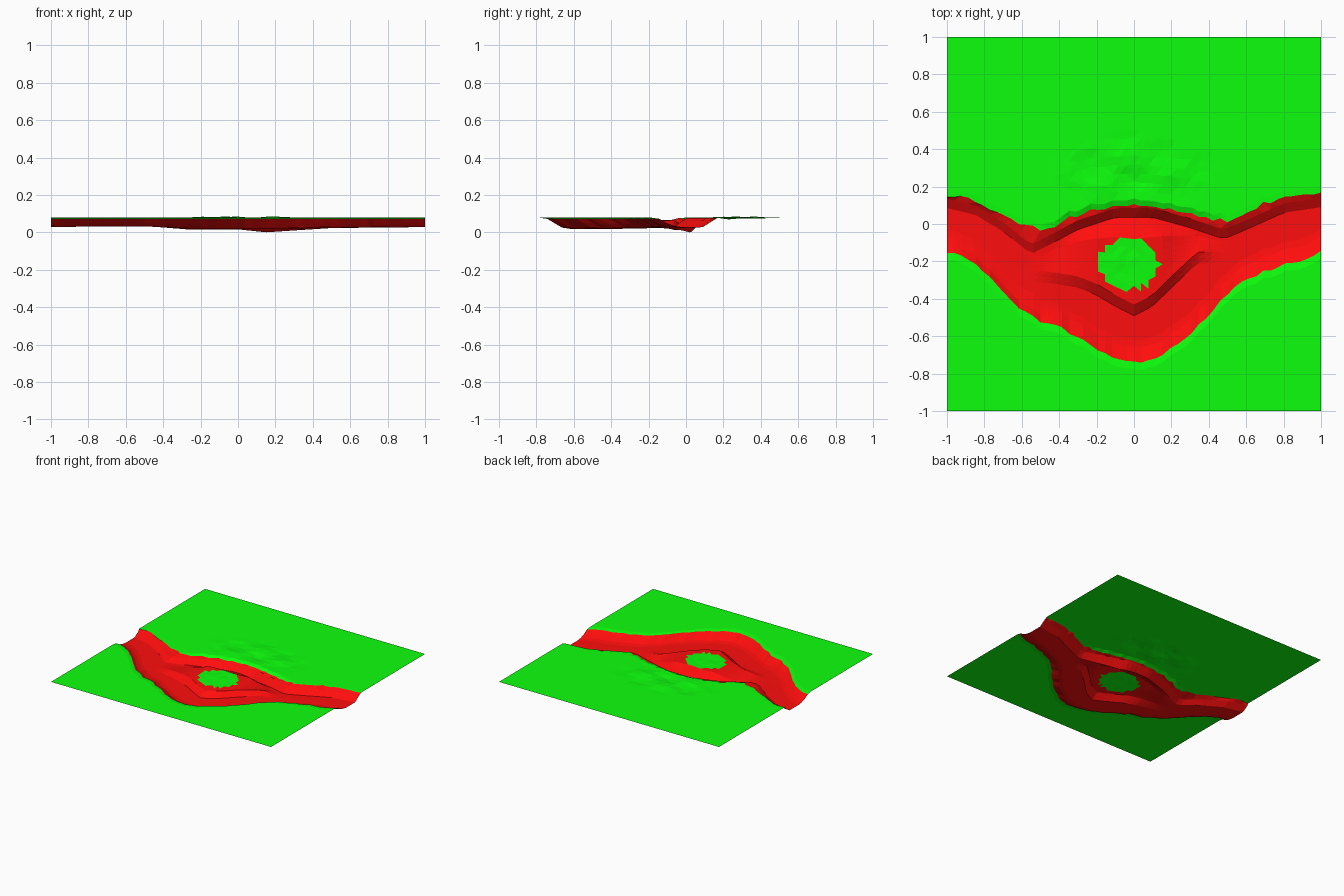
import bpy, bmesh, math, random

if "Cube" in bpy.data.objects:
    bpy.data.objects.remove(bpy.data.objects["Cube"])
random.seed(4)


def material(name, rgb):
    m = bpy.data.materials.new(name)
    m.diffuse_color = (*rgb, 1)
    m.use_nodes = True
    m.node_tree.nodes["Principled BSDF"].inputs["Base Color"].default_value = m.diffuse_color
    return m


def curve(points):
    # piecewise-linear function through (x, value) points
    def f(x):
        for (x0, v0), (x1, v1) in zip(points, points[1:]):
            if x <= x1:
                return v0 + (v1 - v0) * max(0, x - x0) / (x1 - x0)
        return points[-1][1]
    return f


# Plan curves: far bank, foot of its steep wall, near bank, crest of the island
far_bank = curve([(-1, .15), (-.9, .135), (-.75, .07), (-.6, .0), (-.5, -.03), (-.43, -.02), (-.35, .03),
                  (-.2, .08), (0, .1), (.2, .08), (.38, .03), (.5, .02), (.6, .06), (.7, .11), (.8, .145), (1, .16)])
wall_foot = curve([(-1, .085), (-.85, .05), (-.7, -.04), (-.55, -.16), (-.45, -.11), (-.3, -.03),
                   (-.1, .035), (.1, .035), (.3, -.02), (.48, -.08), (.6, -.03), (.8, .06), (1, .09)])
near_bank = curve([(-1, -.15), (-.9, -.18), (-.8, -.25), (-.7, -.36), (-.6, -.46), (-.5, -.52), (-.4, -.55),
                   (-.3, -.61), (-.2, -.67), (-.1, -.72), (0, -.74), (.1, -.72), (.2, -.67), (.3, -.6),
                   (.4, -.48), (.5, -.37), (.6, -.3), (.7, -.25), (.8, -.22), (.9, -.19), (1, -.15)])
crest = curve([(-1, .03), (-.8, -.08), (-.6, -.24), (-.42, -.26), (-.3, -.28), (-.2, -.32), (-.1, -.38),
               (0, -.43), (.1, -.38), (.2, -.28), (.34, -.15), (.5, -.15), (.7, -.06), (1, .03)])

# Height curves: the two channel floors and how far the island rises
near_floor = curve([(-1, .029), (-.5, .032), (-.25, .019), (.2, .019), (.5, .024), (1, .028)])
far_floor = curve([(-1, .029), (-.5, .034), (-.25, .014), (0, .016), (.15, 0), (.3, .01), (.5, .023), (1, .028)])
crest_rise = curve([(-.55, 0), (-.42, .6), (-.2, 1), (.2, 1), (.34, .6), (.44, 0)])
top_rise = curve([(-.4, 0), (-.2, 1), (.15, 1), (.34, 0)])
bank_top = curve([(-.5, .077), (-.35, .066), (.35, .066), (.5, .077)])

GROUND = .078
COLS = 52
NEAR_ROW, FAR_ROW = 4, 24   # rows lying on the two banks


def section(x):
    # key (y, z, subdivisions to next key) points of the cross-section at x
    foot, c = wall_foot(x), crest(x)
    n = near_bank(x) + random.uniform(-.01, .01)
    f = max(far_bank(x) + random.uniform(-.012, .012), foot + .06)
    zn, zf = near_floor(x), far_floor(x)
    c = min(c, foot - .05)
    toe = max(c - .06, n + .15)
    toe = min(toe, c - .01)
    shoulder = c + (foot - c) * .75
    return [(-1, GROUND, 3), (n - .04, GROUND, 1), (n, .072, 1), (n + .04, .048, 1),
            (n + .08, zn + .006, 1), (n + .12, zn, 3), (toe, zn, 2),
            (c, zn + (.058 - zn) * crest_rise(x), 7),
            (shoulder, zf + (.066 - zf) * top_rise(x), 3), (foot, zf, 1),
            (foot + .05, .06, 1), (f, bank_top(x), 1), (f + .03, GROUND, 9),
            (.55, GROUND, 3), (1, GROUND, 0)]


def on_island_top(x, y):
    return ((x + .03) / .165) ** 2 + ((y + .215) / .13) ** 2 < 1


# Terrain sheet with the forked river channel
bm = bmesh.new()
columns = []
for i in range(COLS + 1):
    x = -1 + 2 * i / COLS
    keys = section(x)
    col = []
    for (y0, z0, steps), (y1, z1, _) in zip(keys, keys[1:]):
        for s in range(steps):
            t = s / steps
            y, z = y0 + (y1 - y0) * t, z0 + (z1 - z0) * t
            # gently uneven ground behind the river and on the island top
            rough = max(0, 1 - (x / .46) ** 2 - ((y - .28) / .2) ** 2)
            isle = max(0, 1 - ((x + .03) / .2) ** 2 - ((y + .2) / .15) ** 2)
            wave = math.sin(15 * x + 6 * y) * math.sin(21 * y - 5 * x)
            z += .008 * wave * rough + random.uniform(-.002, .002) * (rough + isle)
            col.append(bm.verts.new((x, y, max(0, z))))
    col.append(bm.verts.new((x, 1, GROUND)))
    columns.append(col)

for a, b in zip(columns, columns[1:]):
    for j in range(len(a) - 1):
        face = bm.faces.new((a[j], b[j], b[j + 1], a[j + 1]))
        face.material_index = 1 if NEAR_ROW <= j < FAR_ROW else 0
bmesh.ops.triangulate(bm, faces=bm.faces[:])
for face in bm.faces:
    p = face.calc_center_median()
    if on_island_top(p.x, p.y):
        face.material_index = 0

mesh = bpy.data.meshes.new("river_terrain")
bm.to_mesh(mesh)
bm.free()
mesh.materials.append(material("grass_green", (.004, 1, .004)))
mesh.materials.append(material("river_red", (1, .004, .004)))
terrain = bpy.data.objects.new("river_terrain", mesh)
bpy.context.collection.objects.link(terrain)
